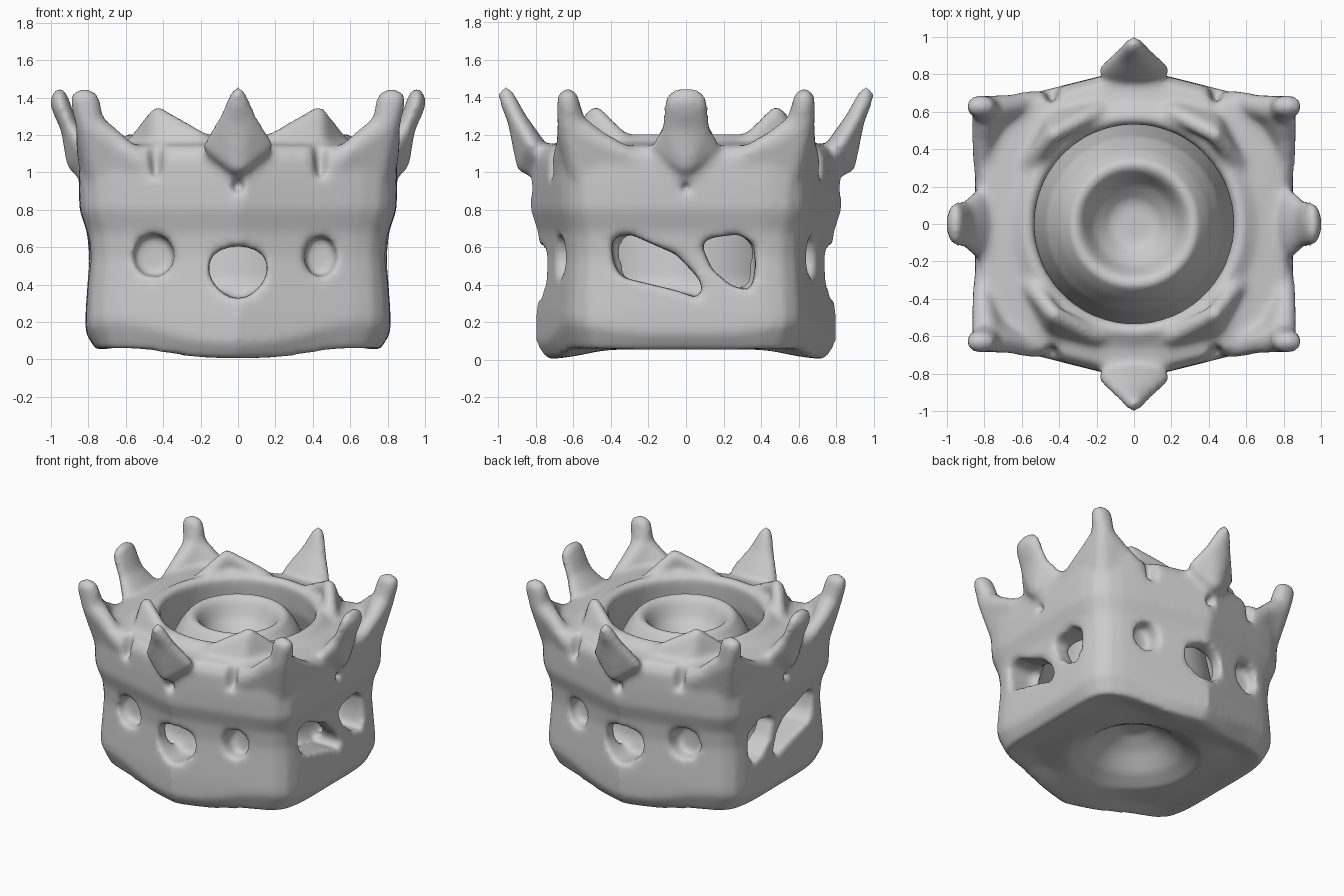
import bpy, bmesh, math

cube = bpy.data.objects.get("Cube")
if cube:
    bpy.data.objects.remove(cube, do_unlink=True)

# One stone grey for everything
GREY = (0.6, 0.6, 0.6, 1)
stone = bpy.data.materials.new("stone_grey")
stone.use_nodes = True
stone.diffuse_color = GREY
stone.node_tree.nodes["Principled BSDF"].inputs["Base Color"].default_value = GREY

ball = bmesh.new()
bmesh.ops.create_icosphere(ball, subdivisions=2, radius=1)
DIRS = [v.co.copy() for v in ball.verts]
ball.free()


def append(target, part):
    """Move a finished closed part into a larger mesh."""
    bmesh.ops.recalc_face_normals(part, faces=part.faces)
    me = bpy.data.meshes.new("part")
    part.to_mesh(me)
    part.free()
    target.from_mesh(me)
    bpy.data.meshes.remove(me)


def add_hull(target, blobs):
    """Convex hull round ellipsoids given as (centre, radii)."""
    part = bmesh.new()
    for c, r in blobs:
        for d in DIRS:
            part.verts.new([c[i] + d[i] * r[i] for i in range(3)])
    bmesh.ops.convex_hull(part, input=part.verts[:])
    bmesh.ops.delete(part, geom=[v for v in part.verts if not v.link_faces], context='VERTS')
    append(target, part)


def bridge(bm, lo, hi):
    n = len(lo)
    for i in range(n):
        bm.faces.new((lo[i], lo[(i + 1) % n], hi[(i + 1) % n], hi[i]))


def make_object(name, bm):
    me = bpy.data.meshes.new(name)
    bm.to_mesh(me)
    bm.free()
    me.materials.append(stone)
    ob = bpy.data.objects.new(name, me)
    bpy.context.collection.objects.link(ob)
    return ob


def outline(a):
    """Six-sided plan of the outer wall with rounded corners."""
    c, s = abs(math.cos(a)), abs(math.sin(a))
    side, face = c / 0.815, (0.2 * c + 0.8 * s) / 0.64
    return (side ** 11 + face ** 11) ** (-1 / 11)


# Body profile: (follows outline?, radius, z), from the hollow underneath,
# over the wall, inner lip and moat, to the crater in the central mound
PROFILE = [
    (0, 0.1, 0.29), (0, 0.22, 0.22), (0, 0.34, 0.11), (0, 0.46, 0.05), (1, 0.75, 0.02), (1, 0.93, 0),
    (1, 1, 0.09), (1, 1, 0.25), (1, 0.975, 0.55), (1, 0.99, 0.68), (1, 1.04, 0.8), (1, 1.045, 0.95),
    (1, 1.04, 1.08), (1, 0.99, 1.14), (0, 0.66, 1.16), (0, 0.58, 1.21), (0, 0.53, 1.19), (0, 0.54, 1),
    (0, 0.61, 0.78), (0, 0.66, 0.6), (0, 0.65, 0.42), (0, 0.6, 0.34), (0, 0.55, 0.42), (0, 0.53, 0.65),
    (0, 0.47, 0.95), (0, 0.4, 1.09), (0, 0.33, 1.18), (0, 0.28, 1.15), (0, 0.22, 1.03), (0, 0.12, 0.94)]
N = 64
body = bmesh.new()
rings = []
for follow, r, z in PROFILE:
    ring = []
    for i in range(N):
        a = math.tau * i / N
        rad = r * (outline(a) if follow else 1)
        lift = 0
        if follow and z < 0.2:
            # underside rises to the sides and is chamfered at the corners
            lift = 0.05 * math.cos(a) ** 2 + (0.08 if r == 1 else 0.03) * math.sin(2 * a) ** 4
        ring.append(body.verts.new((rad * math.cos(a), rad * math.sin(a), z + lift)))
    rings.append(ring)
for lo, hi in zip(rings, rings[1:]):
    bridge(body, lo, hi)
body.faces.new(rings[0][::-1])
body.faces.new(rings[-1])
bmesh.ops.recalc_face_normals(body, faces=body.faces)
crown = make_object("crown_planter", body)

# Cutters for the wall openings and slits
cut = bmesh.new()


def add_prism(points, across_x, sign):
    """Opening outlined in (sideways, z), pushed through one wall."""
    part = bmesh.new()
    ends = [[part.verts.new((sign * d, u, z) if across_x else (u, sign * d, z)) for u, z in points]
            for d in (0.57, 1.0)]
    bridge(part, *ends)
    part.faces.new(ends[0][::-1])
    part.faces.new(ends[1])
    append(cut, part)


def oval(u, z, ru, rz, taper=0):
    angles = [math.tau * i / 20 for i in range(20)]
    return [(u + ru * math.cos(a) * (1 + taper * math.sin(a)), z + rz * math.sin(a)) for a in angles]


for s in (-1, 1):
    add_prism(oval(0, 0.465, 0.155, 0.14, 0.2), False, s)
    add_prism(oval(-0.45, 0.555, 0.11, 0.115), False, s)
    add_prism(oval(0.44, 0.55, 0.085, 0.11), False, s)
    add_prism([(-0.4, 0.62), (-0.37, 0.66), (-0.3, 0.67), (-0.05, 0.56), (0.07, 0.43), (0.09, 0.37),
               (0.06, 0.33), (-0.05, 0.37), (-0.34, 0.44), (-0.38, 0.5)], True, s)
    add_prism([(0.08, 0.62), (0.13, 0.65), (0.28, 0.67), (0.36, 0.62), (0.37, 0.5),
               (0.35, 0.37), (0.25, 0.39), (0.14, 0.48)], True, s)
    add_hull(cut, [((0, s * 0.83, z), (0.04, 0.07, 0.03)) for z in (0.91, 0.95)])
    add_hull(cut, [((s * 0.86, 0, z), (0.07, 0.03, 0.03)) for z in (0.91, 0.95)])
    for t in (-1, 1):
        add_hull(cut, [((s * 0.44, t * 0.75, 0.99), (0.03, 0.1, 0.03)),
                       ((s * 0.43, t * 0.75, 1.14), (0.04, 0.12, 0.03)),
                       ((s * 0.46, t * 0.76, 1.24), (0.05, 0.12, 0.05))])

cutter = make_object("opening_cutter", cut)
cutter.hide_render = True
holes = crown.modifiers.new("openings", 'BOOLEAN')
holes.operation, holes.solver, holes.object = 'DIFFERENCE', 'EXACT', cutter
pierced = bpy.data.meshes.new_from_object(crown.evaluated_get(bpy.context.evaluated_depsgraph_get()))
crown.modifiers.clear()
bpy.data.objects.remove(cutter, do_unlink=True)

crown_bm = bmesh.new()
crown_bm.from_mesh(pierced)
bpy.data.meshes.remove(pierced)

for s in (-1, 1):
    # Front and back horns: leaf shapes leaning outward
    low = ((0, s * 0.76, 1.0), (0.05, 0.06, 0.05))
    mid = ((0, s * 0.82, 1.14), (0.2, 0.07, 0.07))
    knob = ((0, s * 0.86, 1.05), (0.07, 0.05, 0.06))
    neck = ((0, s * 0.9, 1.28), (0.11, 0.055, 0.05))
    tip = ((0, s * 0.96, 1.405), (0.045, 0.045, 0.055))
    for group in ((low, mid, knob), (mid, knob, neck), (neck, tip)):
        add_hull(crown_bm, group)

    # Side horns: broader rounded knobs
    low = ((s * 0.8, 0, 0.99), (0.06, 0.05, 0.05))
    mid = ((s * 0.82, 0, 1.12), (0.07, 0.2, 0.06))
    knob = ((s * 0.87, 0, 1.05), (0.05, 0.07, 0.05))
    neck = ((s * 0.9, 0, 1.24), (0.05, 0.13, 0.05))
    tip = ((s * 0.955, 0, 1.375), (0.05, 0.12, 0.08))
    for group in ((low, mid, knob), (mid, knob, neck), (neck, tip)):
        add_hull(crown_bm, group)

    for t in (-1, 1):
        def blob(x, y, z, r, wide=1):
            return ((s * x, t * y, z), (r * wide, r, r))

        # Corner horn with a web running along both walls
        tip, neck, base = blob(0.82, 0.63, 1.39, 0.06, 1.4), blob(0.79, 0.61, 1.25, 0.08), blob(0.72, 0.53, 0.98, 0.1)
        side_mid, side_end = blob(0.81, 0.46, 1.16, 0.06), blob(0.81, 0.28, 1.07, 0.05)
        face_mid, face_end = blob(0.66, 0.63, 1.16, 0.065), blob(0.525, 0.67, 1.06, 0.05)
        for group in ((tip, neck), (neck, base), (neck, side_mid, base), (side_mid, side_end, base),
                      (neck, face_mid, base), (face_mid, face_end, base),
                      (base, blob(0.69, 0.5, 0.7, 0.06))):
            add_hull(crown_bm, group)

        # Small inner point with ridges along the lip
        peak, foot = blob(0.43, 0.48, 1.31, 0.045), blob(0.42, 0.54, 1.13, 0.07)
        for end in (blob(0.55, 0.33, 1.15, 0.05), blob(0.2, 0.6, 1.17, 0.05)):
            add_hull(crown_bm, (peak, foot, end))

for f in crown_bm.faces:
    f.smooth = True
    f.material_index = 0
crown_bm.to_mesh(crown.data)
crown_bm.free()

# Fuse the parts into one skin, then soften it
fuse = crown.modifiers.new("fuse", 'REMESH')
fuse.mode, fuse.voxel_size, fuse.use_smooth_shade = 'VOXEL', 0.02, True
soft = crown.modifiers.new("soften", 'SMOOTH')
soft.factor, soft.iterations = 0.5, 12
